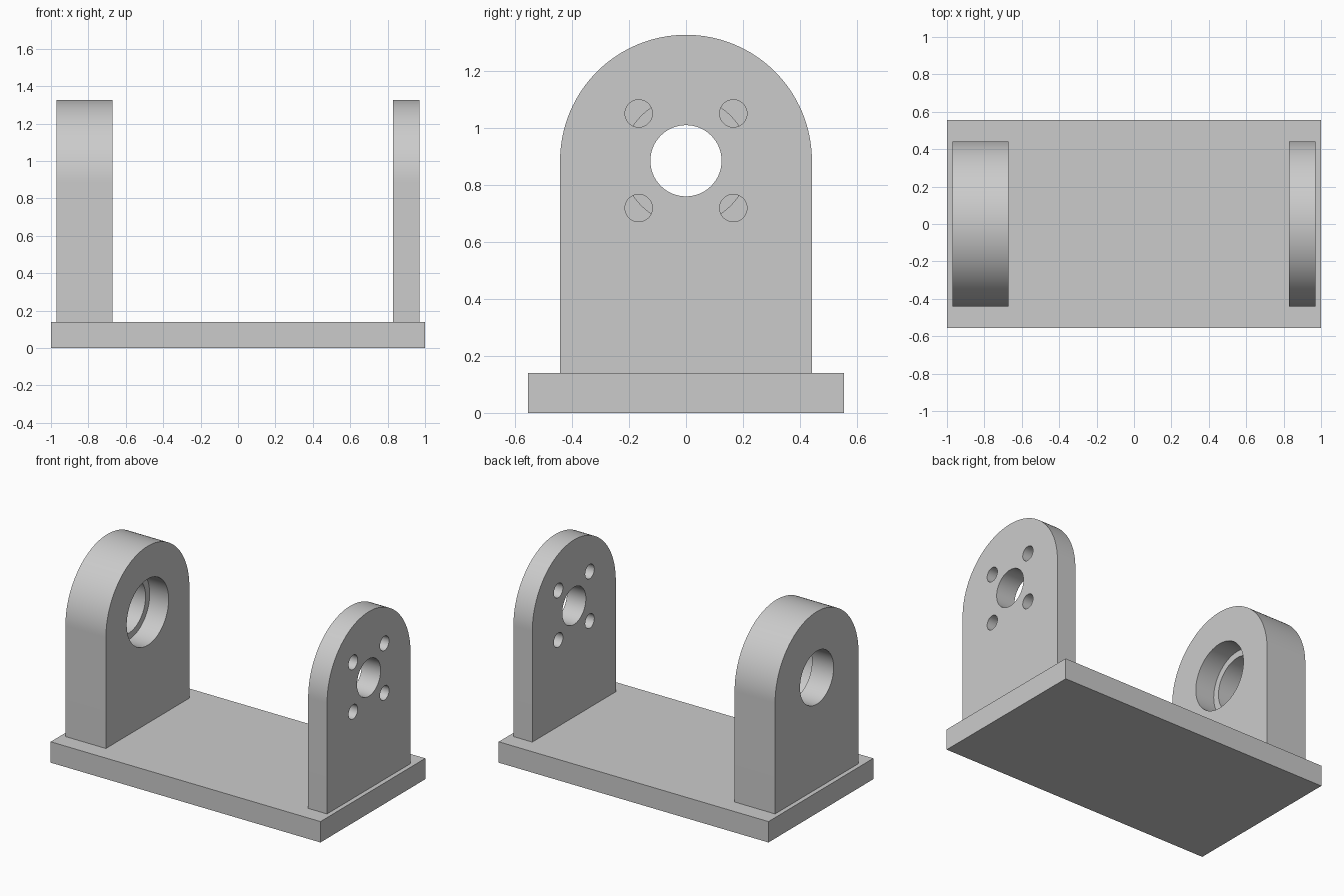
import bpy, bmesh, math

if "Cube" in bpy.data.objects:
    bpy.data.objects.remove(bpy.data.objects["Cube"])

BASE_TOP = 0.14
AXIS_Z = 0.885
RADIUS = 0.442

grey = bpy.data.materials.new("plain_grey")
grey.use_nodes = True
grey.diffuse_color = (0.6, 0.6, 0.6, 1)
grey.node_tree.nodes["Principled BSDF"].inputs["Base Color"].default_value = (0.6, 0.6, 0.6, 1)


def activate(obj):
    bpy.ops.object.select_all(action="DESELECT")
    obj.select_set(True)
    bpy.context.view_layer.objects.active = obj


def prism(name, outline, x0, x1):
    """Extrude a (y, z) outline along x."""
    bm = bmesh.new()
    face = bm.faces.new([bm.verts.new((x0, y, z)) for y, z in outline])
    side = bmesh.ops.extrude_face_region(bm, geom=[face])["geom"]
    verts = [v for v in side if isinstance(v, bmesh.types.BMVert)]
    bmesh.ops.translate(bm, verts=verts, vec=(x1 - x0, 0, 0))
    bmesh.ops.recalc_face_normals(bm, faces=bm.faces)
    mesh = bpy.data.meshes.new(name)
    bm.to_mesh(mesh)
    bm.free()
    mesh.materials.append(grey)
    obj = bpy.data.objects.new(name, mesh)
    bpy.context.collection.objects.link(obj)
    return obj


def circle(y, z, r, count=64):
    turns = [2 * math.pi * i / count for i in range(count)]
    return [(y + r * math.cos(a), z + r * math.sin(a)) for a in turns]


def drill(obj, y, z, r, x0, x1):
    """Cut a round hole along x."""
    cutter = prism("hole_cutter", circle(y, z, r), x0, x1)
    cutter.hide_render = True
    mod = obj.modifiers.new("hole", "BOOLEAN")
    mod.operation = "DIFFERENCE"
    mod.solver = "EXACT"
    mod.object = cutter
    activate(obj)
    bpy.ops.object.modifier_apply(modifier=mod.name)
    bpy.data.objects.remove(cutter)


def arched_upright(name, x0, x1):
    steps = 64
    arch = [(RADIUS * math.cos(math.pi * i / steps),
             AXIS_Z + RADIUS * math.sin(math.pi * i / steps)) for i in range(steps + 1)]
    return prism(name, [(-RADIUS, BASE_TOP), (RADIUS, BASE_TOP)] + arch, x0, x1)


# Base plate
HALF = 0.555
prism("base_plate", [(-HALF, 0), (HALF, 0), (HALF, BASE_TOP), (-HALF, BASE_TOP)], -1, 1)

# Thick bearing block with a stepped bore, wider on the inner side
block = arched_upright("bearing_block", -0.97, -0.67)
drill(block, 0, AXIS_Z, 0.178, -1.1, -0.5)
drill(block, 0, AXIS_Z, 0.222, -0.81, -0.5)

# Thin motor plate with a shaft hole and four bolt holes
plate = arched_upright("motor_plate", 0.83, 0.97)
drill(plate, 0, AXIS_Z, 0.125, 0.7, 1.1)
for sy in (-1, 1):
    for sz in (-1, 1):
        drill(plate, sy * 0.166, AXIS_Z + sz * 0.166, 0.048, 0.7, 1.1)

# Smooth the round walls, keep the rims sharp
for part in (block, plate):
    activate(part)
    bpy.ops.object.shade_smooth_by_angle(angle=math.radians(30))
